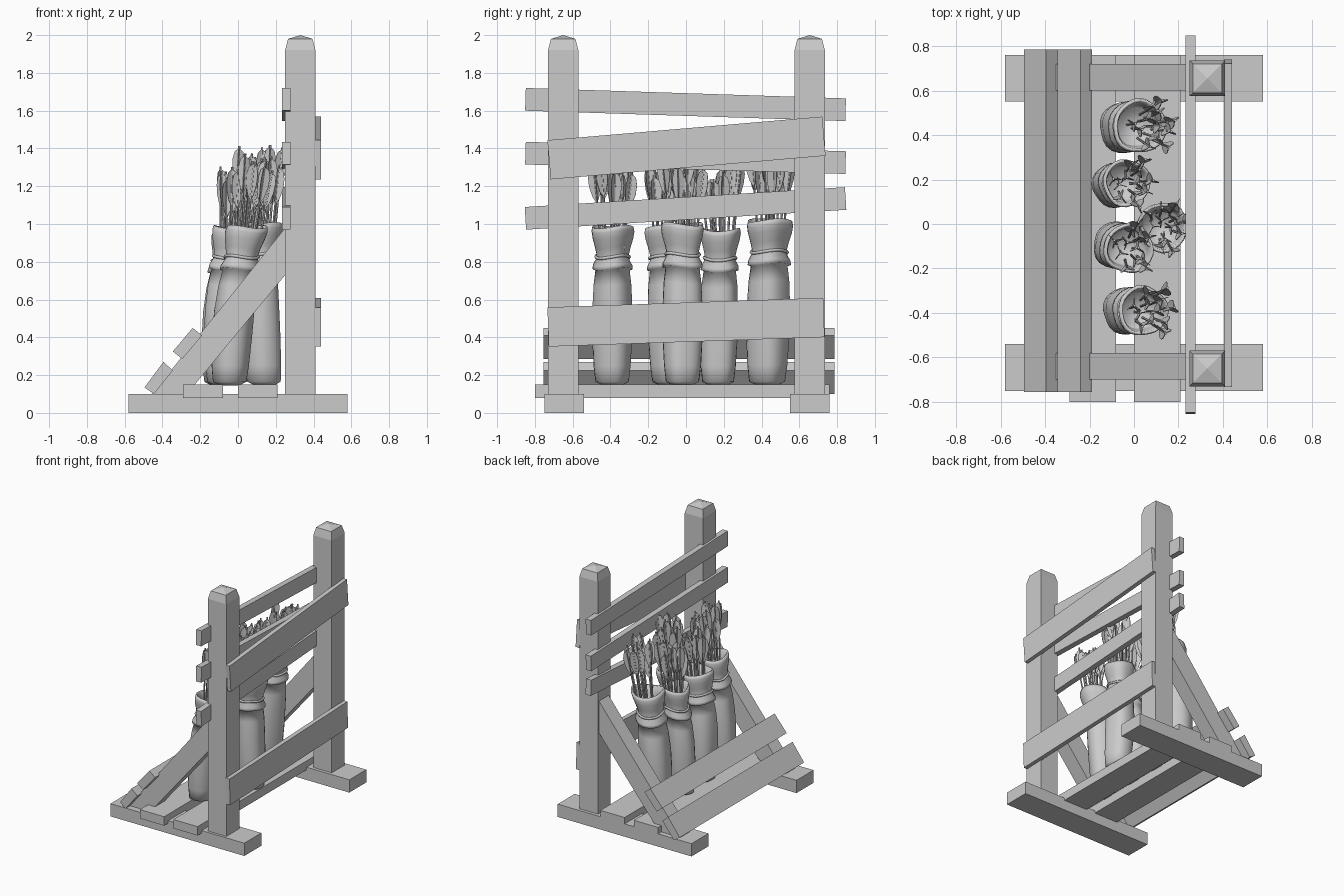
import bpy, bmesh, math, random
from mathutils import Vector, Matrix

if "Cube" in bpy.data.objects:
    bpy.data.objects.remove(bpy.data.objects["Cube"])

random.seed(7)
grey = bpy.data.materials.new("plain grey")
grey.diffuse_color = (0.6, 0.6, 0.6, 1)
grey.use_nodes = True
grey.node_tree.nodes["Principled BSDF"].inputs["Base Color"].default_value = grey.diffuse_color


def make(name, bm, smooth=False):
    bmesh.ops.recalc_face_normals(bm, faces=bm.faces)
    me = bpy.data.meshes.new(name)
    bm.to_mesh(me)
    bm.free()
    me.materials.append(grey)
    ob = bpy.data.objects.new(name, me)
    bpy.context.collection.objects.link(ob)
    if smooth:
        me.shade_smooth()
    return ob


def box(name, x, y, z):
    """Axis-aligned board from three (low, high) ranges."""
    bm = bmesh.new()
    bmesh.ops.create_cube(bm, size=1)
    for v in bm.verts:
        v.co = Vector([(a + b) / 2 + c * (b - a) for (a, b), c in zip((x, y, z), v.co)])
    return make(name, bm)


def prism(name, outline, axis, lo, hi):
    """Extrude a 2D outline: axis 'y' takes (x, z), axis 'x' takes (y, z)."""
    bm = bmesh.new()
    at = (lambda p, d: (p[0], d, p[1])) if axis == 'y' else (lambda p, d: (d, p[0], p[1]))
    f = bm.faces.new([bm.verts.new(at(p, lo)) for p in outline])
    ext = bmesh.ops.extrude_face_region(bm, geom=[f])["geom"]
    off = Vector(at((0, 0), hi - lo))
    bmesh.ops.translate(bm, verts=[v for v in ext if isinstance(v, bmesh.types.BMVert)], vec=off)
    return make(name, bm)


def tilted_board(name, x, y0, z0, y1, z1, width):
    """Board running along y with a slight slope, square-cut ends."""
    a, b = Vector((y0, z0)), Vector((y1, z1))
    d = (b - a).normalized()
    n = Vector((-d.y, d.x)) * width / 2
    return prism(name, [a - n, b - n, b + n, a + n], 'x', *x)


# Uprights with chamfered, slightly peaked tops
def post(name, cx, cy):
    bm = bmesh.new()
    rings = []
    for h, z in ((0.08, 0.1), (0.08, 1.92), (0.065, 1.98)):
        rings.append([bm.verts.new((cx + sx * h, cy + sy * h, z))
                      for sx, sy in ((-1, -1), (1, -1), (1, 1), (-1, 1))])
    bm.faces.new(rings[0])
    for lo, hi in zip(rings, rings[1:]):
        for i in range(4):
            j = (i + 1) % 4
            bm.faces.new((lo[i], lo[j], hi[j], hi[i]))
    tip = bm.verts.new((cx, cy, 2.0))
    for i in range(4):
        bm.faces.new((rings[2][i], rings[2][(i + 1) % 4], tip))
    make(name, bm)


post("front_post", 0.33, -0.65)
post("back_post", 0.33, 0.655)

# Feet and floor boards
box("front_foot", (-0.58, 0.58), (-0.75, -0.54), (0, 0.1))
box("back_foot", (-0.58, 0.58), (0.55, 0.76), (0, 0.1))
box("floor_board_outer", (-0.29, -0.08), (-0.80, 0.76), (0.08, 0.15))
box("floor_board_inner", (0.0, 0.21), (-0.80, 0.76), (0.08, 0.15))

# Diagonal braces
brace = [(-0.455, 0.1), (-0.27, 0.1), (0.25, 0.73), (0.25, 0.98)]
prism("front_brace", brace, 'y', -0.70, -0.58)
prism("back_brace", brace, 'y', 0.60, 0.72)

# Boards lying on the braces
prism("upper_slope_board", [(-0.24, 0.45), (-0.19, 0.41), (-0.295, 0.285), (-0.345, 0.325)], 'y', -0.755, 0.785)
prism("lower_slope_board", [(-0.395, 0.27), (-0.345, 0.225), (-0.445, 0.10), (-0.495, 0.135)], 'y', -0.755, 0.785)

# Narrow rails on the inner side, wide boards on the outer side
rail_x = (0.232, 0.277)
tilted_board("top_rail", rail_x, -0.85, 1.66, 0.845, 1.605, 0.12)
tilted_board("middle_rail", rail_x, -0.85, 1.375, 0.845, 1.325, 0.12)
tilted_board("bottom_rail", rail_x, -0.85, 1.03, 0.845, 1.135, 0.12)
board_x = (0.405, 0.44)
tilted_board("upper_wide_board", board_x, -0.725, 1.34, 0.73, 1.465, 0.208)
tilted_board("lower_wide_board", board_x, -0.73, 0.455, 0.73, 0.505, 0.208)

# Soft quiver profile: radius, height; ends inside the mouth
PROFILE = [(0.05, 0.145), (0.088, 0.165), (0.098, 0.25), (0.106, 0.40), (0.106, 0.55),
           (0.100, 0.68), (0.090, 0.76), (0.106, 0.765), (0.104, 0.785), (0.088, 0.815),
           (0.086, 0.845), (0.094, 0.88), (0.108, 0.93), (0.113, 0.965), (0.108, 0.99),
           (0.098, 0.985), (0.088, 0.93), (0.078, 0.86)]
SIDES = 24


def quiver(name, foot, mouth, top, scale, phase):
    bm = bmesh.new()
    foot, mouth = Vector(foot), Vector(mouth)
    rings = []
    for r, z in PROFILE:
        t = (z - 0.145) / 0.845
        c = foot.lerp(mouth, t) + Vector((-0.02 * math.sin(math.pi * t), 0))
        ring = []
        for i in range(SIDES):
            a = math.tau * i / SIDES
            w = 1 + 0.035 * math.sin(3 * a + phase + 2 * t) + 0.02 * math.sin(5 * a + phase)
            dz = 0.010 * math.sin(2 * a + phase) * t
            ring.append(bm.verts.new((c.x + r * scale * w * math.cos(a),
                                      c.y + r * scale * w * math.sin(a),
                                      0.145 + (z - 0.145) * (top - 0.145) / 0.845 + dz)))
        rings.append(ring)
    for lo, hi in zip(rings, rings[1:]):
        for i in range(SIDES):
            j = (i + 1) % SIDES
            bm.faces.new((lo[i], lo[j], hi[j], hi[i]))
    bm.faces.new(rings[0][::-1])
    bm.faces.new(rings[-1])
    make(name, bm, True)

    # Cord tied round the neck
    bm = bmesh.new()
    c = foot.lerp(mouth, 0.81)
    z = 0.145 + 0.685 * (top - 0.145) / 0.845
    loops = []
    for i in range(SIDES):
        a = math.tau * i / SIDES
        w = 1 + 0.035 * math.sin(3 * a + phase + 1.6) + 0.02 * math.sin(5 * a + phase)
        loop = []
        for k in range(6):
            b = math.tau * k / 6
            r = 0.088 * scale * w + 0.009 * math.cos(b)
            loop.append(bm.verts.new((c.x - 0.011 + r * math.cos(a), c.y + r * math.sin(a),
                                      z + 0.009 * math.sin(b) + 0.010 * math.sin(2 * a + phase) * 0.8)))
        loops.append(loop)
    for i in range(SIDES):
        p, q = loops[i], loops[(i + 1) % SIDES]
        for k in range(6):
            m = (k + 1) % 6
            bm.faces.new((p[k], q[k], q[m], p[m]))
    make(name + "_cord", bm, True)


# Arrows: thin shaft with three leaf-shaped vanes
VANE = [(0.0, 0.0), (0.020, 0.035), (0.034, 0.09), (0.036, 0.14), (0.026, 0.18), (0.0, 0.20)]


def arrows(name, mouth, height, lean, count):
    bm = bmesh.new()
    for n in range(count):
        a = n * 2.39996 + random.uniform(-0.3, 0.3)
        r = math.sqrt((n + 0.5) / count)
        d = Vector((math.cos(a), math.sin(a))) * r
        base = Vector((mouth[0] + d.x * 0.070, mouth[1] + d.y * 0.070, 0.86))
        tip = Vector((mouth[0] + d.x * 0.105 + lean, mouth[1] + d.y * 0.125,
                      height + random.uniform(-0.10, 0.02)))
        axis = tip - base
        length = axis.length
        m = Matrix.Translation(base) @ axis.to_track_quat('Z', 'Y').to_matrix().to_4x4() \
            @ Matrix.Rotation(random.uniform(0, math.tau), 4, 'Z')
        bmesh.ops.create_cone(bm, cap_ends=True, segments=6, radius1=0.006, radius2=0.006,
                              depth=length, matrix=m @ Matrix.Translation((0, 0, length / 2)))
        for k in range(3):
            rot = m @ Matrix.Rotation(k * math.tau / 3, 4, 'Z')
            sides = [[bm.verts.new(rot @ Vector((x, s, length - 0.21 + z))) for x, z in VANE]
                     for s in (-0.0015, 0.0015)]
            bm.faces.new(sides[0])
            bm.faces.new(sides[1][::-1])
            for i in range(len(VANE)):
                j = (i + 1) % len(VANE)
                bm.faces.new((sides[0][i], sides[0][j], sides[1][j], sides[1][i]))
    make(name, bm)


# Name, foot xy, mouth xy, mouth height, girth, arrow height, arrow lean
for i, (foot, mouth, top, girth, height, lean) in enumerate([
        ((-0.045, -0.39), (0.045, -0.39), 0.985, 1.0, 1.37, 0.05),
        ((-0.08, -0.09), (-0.02, -0.11), 0.985, 1.0, 1.31, 0.02),
        ((0.14, -0.02), (0.13, -0.015), 1.0, 1.0, 1.40, 0.02),
        ((-0.09, 0.17), (-0.03, 0.185), 0.97, 0.95, 1.33, 0.03),
        ((-0.05, 0.43), (0.03, 0.44), 1.02, 1.08, 1.41, 0.07)]):
    quiver(f"quiver_{i + 1}", foot, mouth, top, girth, i * 1.7)
    arrows(f"arrows_{i + 1}", mouth, height, lean, 12)
